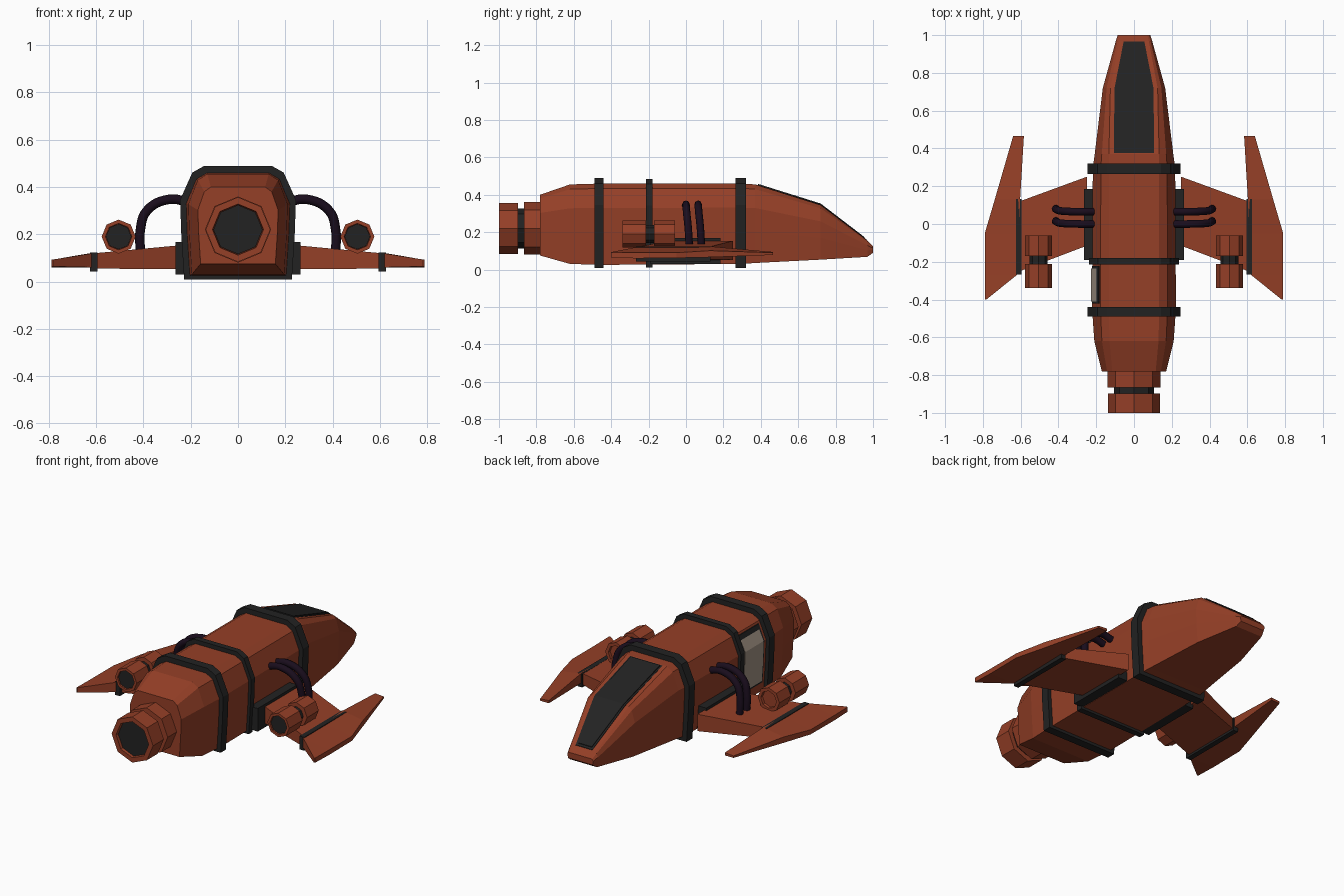
import bpy, bmesh
from math import cos, sin, tau

if "Cube" in bpy.data.objects:
    bpy.data.objects.remove(bpy.data.objects["Cube"])


def material(name, rgb):
    m = bpy.data.materials.new(name)
    m.diffuse_color = (*rgb, 1)
    m.use_nodes = True
    m.node_tree.nodes["Principled BSDF"].inputs["Base Color"].default_value = m.diffuse_color
    return m


RUST = material("rust_paint", (0.30, 0.05, 0.02))
DARK = material("dark_metal", (0.016, 0.016, 0.016))
RUBBER = material("cable_rubber", (0.010, 0.004, 0.012))
BEIGE = material("door_paint", (0.36, 0.29, 0.23))


def loft(name, rings, mat, closed=False):
    """Skin equal-length rings; cap the ends, or join last to first."""
    bm = bmesh.new()
    vs = [[bm.verts.new(p) for p in r] for r in rings]
    n = len(rings[0])
    for a, b in list(zip(vs, vs[1:])) + ([(vs[-1], vs[0])] if closed else []):
        for i in range(n):
            j = (i + 1) % n
            bm.faces.new((a[i], a[j], b[j], b[i]))
    if not closed:
        bm.faces.new(vs[0])
        bm.faces.new(vs[-1])
    bmesh.ops.recalc_face_normals(bm, faces=bm.faces)
    me = bpy.data.meshes.new(name)
    bm.to_mesh(me)
    bm.free()
    me.materials.append(mat)
    ob = bpy.data.objects.new(name, me)
    bpy.context.collection.objects.link(ob)
    return ob


def hull_ring(y, zb, zt, w, tw):
    """Faceted hull section: bottom, top, max half width, top half width."""
    h = zt - zb
    half = [(.93 * w, zb), (.98 * w, zb + .4 * h), (w, zb + .7 * h),
            ((w + tw) / 2, zb + .94 * h), (tw, zt)]
    pts = half + [(-x, z) for x, z in reversed(half)]
    return [(x, y, z) for x, z in pts]


def turned(name, profile, x, z, mat, sides=8):
    """Octagonal solid along y from (radius, y) pairs."""
    loft(name, [[(x + r * cos(tau * i / sides), y, z + r * sin(tau * i / sides))
                 for i in range(sides)] for r, y in profile], mat)


def box(name, x0, x1, y0, y1, z0, z1, mat):
    loft(name, [[(x, y0, z0), (x, y1, z0), (x, y1, z1), (x, y0, z1)] for x in (x0, x1)], mat)


# Hull
loft("hull", [hull_ring(*s) for s in (
    (-.78, .075, .40, .17, .115), (-.62, .03, .455, .21, .13), (-.45, .025, .46, .222, .133),
    (.30, .03, .46, .218, .133), (.37, .035, .455, .208, .133), (.72, .053, .345, .165, .125),
    (.97, .068, .155, .096, .078), (1.0, .09, .125, .086, .07))], RUST)

# Hull bands
for name, y0, y1, w, zb, zt in (("front_band", .265, .32, .245, .008, .49),
                                ("middle_band", -.215, -.18, .238, .012, .485),
                                ("rear_band", -.49, -.44, .245, .008, .49)):
    loft(name, [hull_ring(y, zb, zt, w, .142) for y in (y0, y1)], DARK)

# Canopy frame and glass following the sloped nose
for name, grow, lift, mat in (("canopy_frame", .01, .004, DARK), ("canopy_glass", 0, .008, DARK)):
    rings = []
    for y, hw, z in ((.385 - grow, .097, .45), (.72, .093, .345), (.955 + grow, .045, .165 - .75 * grow)):
        hw += grow
        rings.append([(-hw, y, z - .02), (hw, y, z - .02), (hw, y, z + lift), (-hw, y, z + lift)])
    loft(name, rings, mat)

# Side door, left side only
for name, out, g, mat in (("door_frame", .002, .012, DARK), ("side_door", .006, 0, BEIGE)):
    path = [(.209 + out, .09 - g), (.2165 + out, .2), (.2215 + out, .333), (.185 + out, .41 + g)]
    rings = [[(-x, y, z) for x, z in path] + [(-x + .03, y, z) for x, z in reversed(path)]
             for y in (-.41 - g, -.235 + g)]
    loft(name, rings, mat)

# Main engine
turned("main_engine_collar", [(.14, -.865), (.14, -.77)], 0, .22, RUST)
turned("main_engine_neck", [(.107, -.91), (.107, -.85)], 0, .22, DARK)
turned("main_engine_nozzle", [(.105, -.975), (.108, -1), (.137, -1), (.137, -.897), (.10, -.897)],
       0, .22, RUST)
turned("main_engine_glow_plate", [(.104, -.985), (.104, -.97)], 0, .22, DARK)

for s, side in ((1, "right"), (-1, "left")):
    # Wing root fairing
    box(side + "_wing_root", s * .20, s * .264, -.19, .185, .03, .168, DARK)

    # Inner wing
    loft(side + "_inner_wing", [[(s * x, a, z0), (s * x, b, z0), (s * x, b, z1), (s * x, a, z1)]
         for x, a, b, z0, z1 in ((.25, -.115, .25, .052, .153), (.605, -.25, .12, .055, .12))], RUST)

    # Joint strip
    box(side + "_wing_joint", s * .595, s * .626, -.268, .132, .042, .122, DARK)

    # Outer swept wing
    rings = []
    for y, xi, xo, zb, tip in ((-.40, .782, .79, .064, .092), (-.27, .62, .79, .06, .09),
                               (-.05, .61, .79, .062, .09), (.13, .603, .737, .066, .092),
                               (.465, .583, .64, .078, .09)):
        zi = tip + (.79 - xi) * (.17 if y < .4 else .02)
        zo = tip + (.79 - xo) * (.17 if y < .4 else 0)
        rings.append([(s * xi, y, zb), (s * xo, y, zb), (s * xo, y, zo), (s * xi, y, zi)])
    loft(side + "_outer_wing", rings, RUST)

    # Wing engine
    x, z = s * .505, .19
    turned(side + "_engine_front", [(.06, -.17), (.072, -.17), (.072, -.06), (.052, -.06), (.05, -.075)],
           x, z, RUST)
    turned(side + "_engine_neck", [(.047, -.22), (.047, -.16)], x, z, DARK)
    turned(side + "_engine_nozzle", [(.055, -.325), (.056, -.34), (.072, -.34), (.072, -.213), (.05, -.213)],
           x, z, RUST)
    turned(side + "_engine_glow_plate", [(.054, -.333), (.054, -.32)], x, z, DARK)

    # Cables from hull to wing
    for n, y in enumerate((.0, .065)):
        cu = bpy.data.curves.new(f"{side}_cable_{n + 1}", "CURVE")
        cu.dimensions = "3D"
        cu.bevel_depth = .02
        cu.bevel_resolution = 2
        cu.resolution_u = 6
        cu.use_fill_caps = True
        sp = cu.splines.new("BEZIER")
        path = ((.205, y, .335), (.29, y, .348), (.385, y + .004, .30), (.413, y + .012, .22),
                (.413, y + .018, .12))
        sp.bezier_points.add(len(path) - 1)
        for bp, p in zip(sp.bezier_points, path):
            bp.co = (s * p[0], p[1], p[2])
            bp.handle_left_type = bp.handle_right_type = "AUTO"
        cu.materials.append(RUBBER)
        bpy.context.collection.objects.link(bpy.data.objects.new(cu.name, cu))
